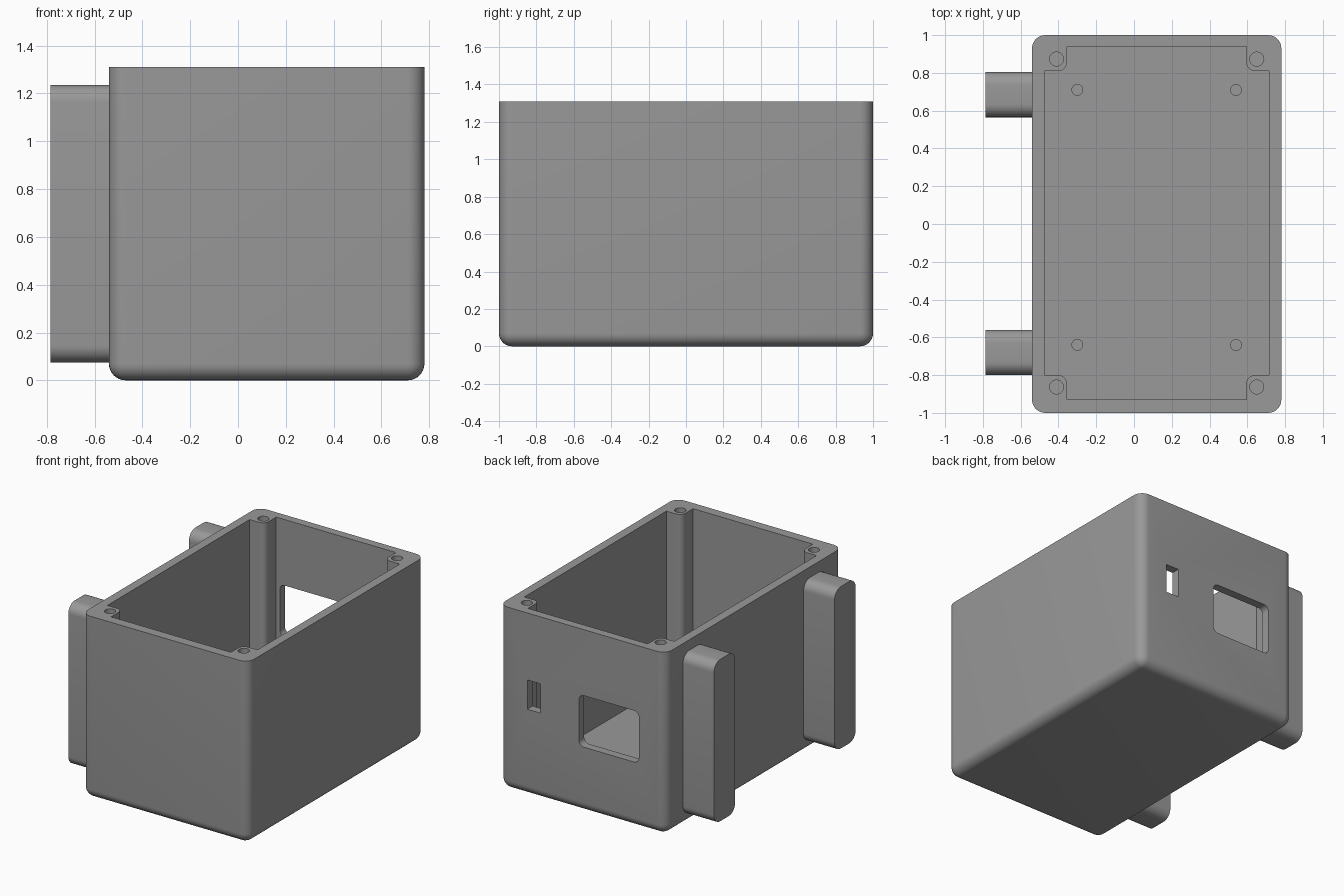
import bpy, bmesh, math
from mathutils import Vector

if "Cube" in bpy.data.objects:
    bpy.data.objects.remove(bpy.data.objects["Cube"])

grey = bpy.data.materials.new("plain grey")
grey.diffuse_color = (0.32, 0.32, 0.32, 1)
grey.use_nodes = True
grey.node_tree.nodes["Principled BSDF"].inputs["Base Color"].default_value = grey.diffuse_color

CX = 0.12                      # box centre in x
CY = 0.005                     # cavity centre in y
TOP, FLOOR = 1.31, 0.065


def finish(name, bm):
    bmesh.ops.recalc_face_normals(bm, faces=bm.faces)
    mesh = bpy.data.meshes.new(name)
    bm.to_mesh(mesh)
    bm.free()
    ob = bpy.data.objects.new(name, mesh)
    bpy.context.collection.objects.link(ob)
    mesh.materials.append(grey)
    return ob


def activate(ob):
    bpy.ops.object.select_all(action='DESELECT')
    ob.select_set(True)
    bpy.context.view_layer.objects.active = ob


def smooth(ob):
    activate(ob)
    bpy.ops.object.shade_smooth_by_angle(angle=math.radians(35))


def block(name, lo, hi, radius=0, rounded=None, segments=8):
    """Box between two corners; edges whose direction/middle pass the rule are rounded."""
    bm = bmesh.new()
    bmesh.ops.create_cube(bm, size=1)
    lo, hi = Vector(lo), Vector(hi)
    for v in bm.verts:
        v.co = Vector([lo[i] + (v.co[i] + 0.5) * (hi[i] - lo[i]) for i in range(3)])
    if rounded:
        edges = [e for e in bm.edges
                 if rounded(e.verts[1].co - e.verts[0].co, (e.verts[0].co + e.verts[1].co) / 2)]
        bmesh.ops.bevel(bm, geom=edges, offset=radius, segments=segments,
                        profile=0.5, affect='EDGES')
    return finish(name, bm)


def cylinder(name, x, y, z0, z1, r):
    bm = bmesh.new()
    bmesh.ops.create_cone(bm, cap_ends=True, segments=32, radius1=r, radius2=r, depth=z1 - z0)
    bmesh.ops.translate(bm, verts=bm.verts, vec=(x, y, (z0 + z1) / 2))
    return finish(name, bm)


def cut(target, cutter):
    mod = target.modifiers.new("cut", 'BOOLEAN')
    mod.operation = 'DIFFERENCE'
    mod.solver = 'EXACT'
    mod.object = cutter
    activate(target)
    bpy.ops.object.modifier_apply(modifier=mod.name)
    bpy.data.objects.remove(cutter)


# enclosure shell: rounded uprights and bottom, flat top rim
body = block("enclosure_body", (-0.54, -1, 0), (0.78, 1, TOP), 0.07,
             lambda d, m: abs(d.z) > 0.1 or m.z < 0.01)

# cavity with a notch at each corner that leaves a screw post
W, H = 0.595, 0.935            # cavity half sizes
w, h = 0.475, 0.805            # half sizes between the posts
quarter = [(W, h), (w, h), (w, H)]
outline = []
for sx, sy in ((1, 1), (-1, 1), (-1, -1), (1, -1)):
    pts = [(CX + sx * x, CY + sy * y) for x, y in quarter]
    outline += pts if sx * sy > 0 else pts[::-1]
bm = bmesh.new()
face = bm.faces.new([bm.verts.new((x, y, FLOOR)) for x, y in outline])
ext = bmesh.ops.extrude_face_region(bm, geom=[face])
bmesh.ops.translate(bm, vec=(0, 0, TOP + 0.1 - FLOOR),
                    verts=[g for g in ext["geom"] if isinstance(g, bmesh.types.BMVert)])
post_edges = [e for e in bm.edges
              if abs(e.verts[0].co.z - e.verts[1].co.z) > 0.1
              and abs(abs(e.verts[0].co.x - CX) - w) < 0.01
              and abs(abs(e.verts[0].co.y - CY) - h) < 0.01]
bmesh.ops.bevel(bm, geom=post_edges, offset=0.045, segments=6, profile=0.5, affect='EDGES')
cut(body, finish("cavity_cutter", bm))

# screw holes in the corner posts
for sx in (-1, 1):
    for sy in (-1, 1):
        cut(body, cylinder("screw_cutter", CX + sx * 0.53, CY + sy * 0.868, 0.95, TOP + 0.1, 0.037))

# connector openings in the back wall
cut(body, block("small_port_cutter", (0.455, 0.88, 0.62), (0.558, 1.1, 0.83)))
cut(body, block("large_port_cutter", (-0.327, 0.88, 0.468), (0.149, 1.1, 0.837), 0.04,
                lambda d, m: abs(d.y) > 0.1))
smooth(body)

# board pegs on the floor
for i, x in enumerate((-0.30, 0.54)):
    for j, y in enumerate((-0.64, 0.71)):
        smooth(cylinder(f"board_peg_{i}{j}", x, y, FLOOR - 0.01, FLOOR + 0.1, 0.031))

# upright mounting bars on the left wall
for name, y in (("front_mounting_bar", -0.68), ("back_mounting_bar", 0.685)):
    smooth(block(name, (-0.785, y - 0.12, 0.075), (-0.53, y + 0.12, 1.235), 0.07,
                 lambda d, m: abs(d.x) > 0.1))
